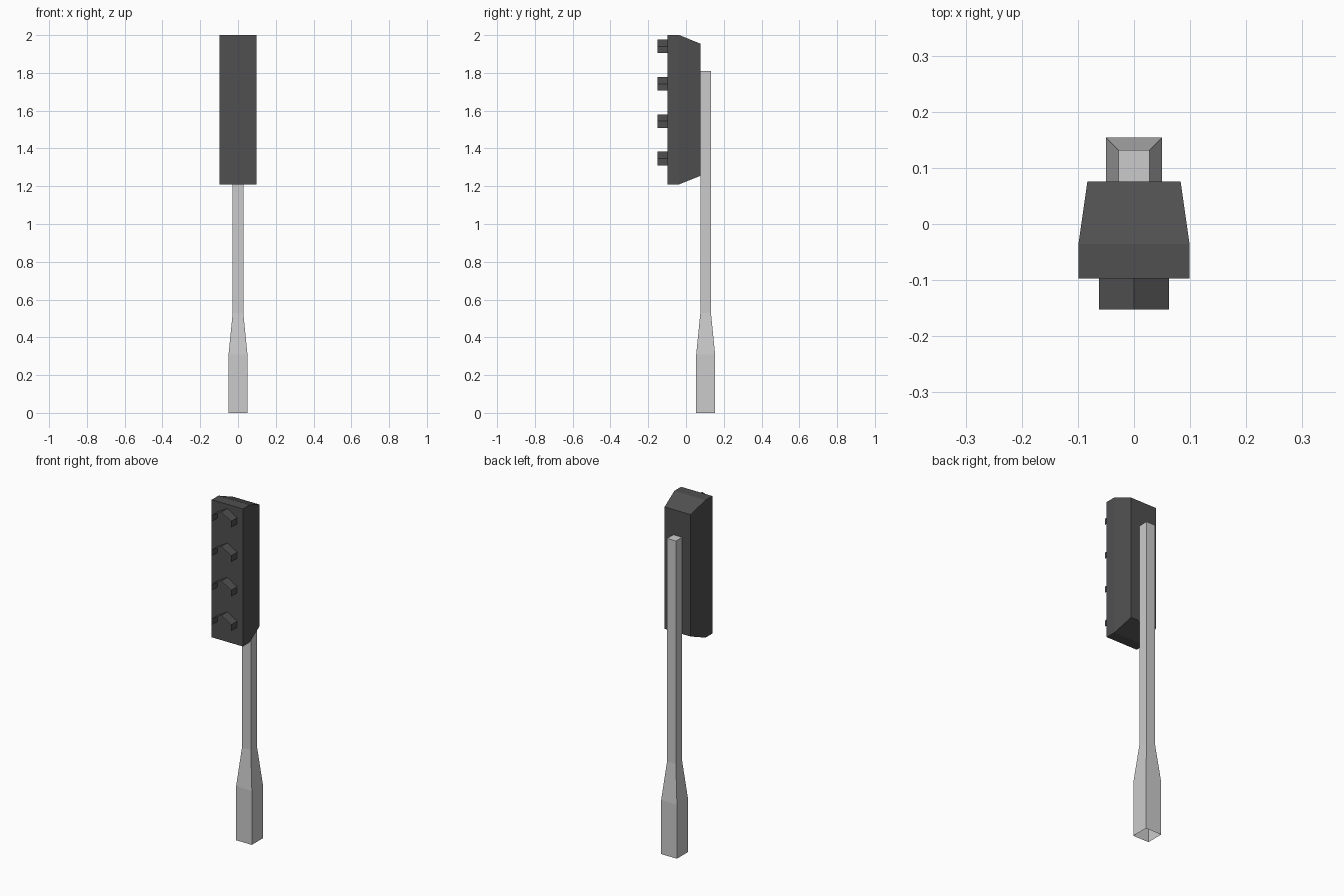
import bpy, bmesh
from math import sin, cos, radians

if "Cube" in bpy.data.objects:
    bpy.data.objects.remove(bpy.data.objects["Cube"])

dark = bpy.data.materials.new("dark_housing")
dark.diffuse_color = (0.08, 0.08, 0.083, 1)
dark.use_nodes = True
dark.node_tree.nodes["Principled BSDF"].inputs["Base Color"].default_value = dark.diffuse_color


def loft(name, rings, closed=True, caps=(False, False), mat=None):
    """Bridge successive point rings with quads, optionally capping the ends."""
    bm = bmesh.new()
    loops = [[bm.verts.new(p) for p in ring] for ring in rings]
    n = len(rings[0])
    for a, b in zip(loops, loops[1:]):
        for i in range(n if closed else n - 1):
            j = (i + 1) % n
            bm.faces.new((a[i], a[j], b[j], b[i]))
    for use, loop in zip(caps, (loops[0], loops[-1])):
        if use:
            bm.faces.new(loop)
    bmesh.ops.recalc_face_normals(bm, faces=bm.faces)
    mesh = bpy.data.meshes.new(name)
    bm.to_mesh(mesh)
    bm.free()
    obj = bpy.data.objects.new(name, mesh)
    bpy.context.collection.objects.link(obj)
    if mat:
        mesh.materials.append(mat)
    return obj


CORNERS = ((-1, -1), (1, -1), (1, 1), (-1, 1))

# Square pole: wide foot, taper, slim shaft; open underneath
pole_y = 0.104
pole_profile = ((0.0, 0.05), (0.31, 0.05), (0.53, 0.028), (1.81, 0.028))
loft("pole",
     [[(sx * r, pole_y + sy * r, z) for sx, sy in CORNERS] for z, r in pole_profile],
     caps=(False, True))

# Signal housing: straight front section, chamfered towards the back
head_z = 1.605
head_profile = ((-0.097, 0.099, 0.395), (-0.036, 0.099, 0.395), (0.076, 0.083, 0.35))
loft("signal_housing",
     [[(sx * w, y, head_z + sz * h) for sx, sz in CORNERS] for y, w, h in head_profile],
     caps=(True, True), mat=dark)

# Thin visors: upper half of a hexagon, one over each lamp position
R = 0.0725
half = R * cos(radians(30))
arch = [(-half, 0), (-half, R / 2), (0, R), (half, R / 2), (half, 0)]
for k in range(4):
    z0 = 1.31 + k * 0.198
    loft(f"visor_{k + 1}",
         [[(x, y, z0 + z) for x, z in arch] for y in (-0.097, -0.152)],
         closed=False, mat=dark)
